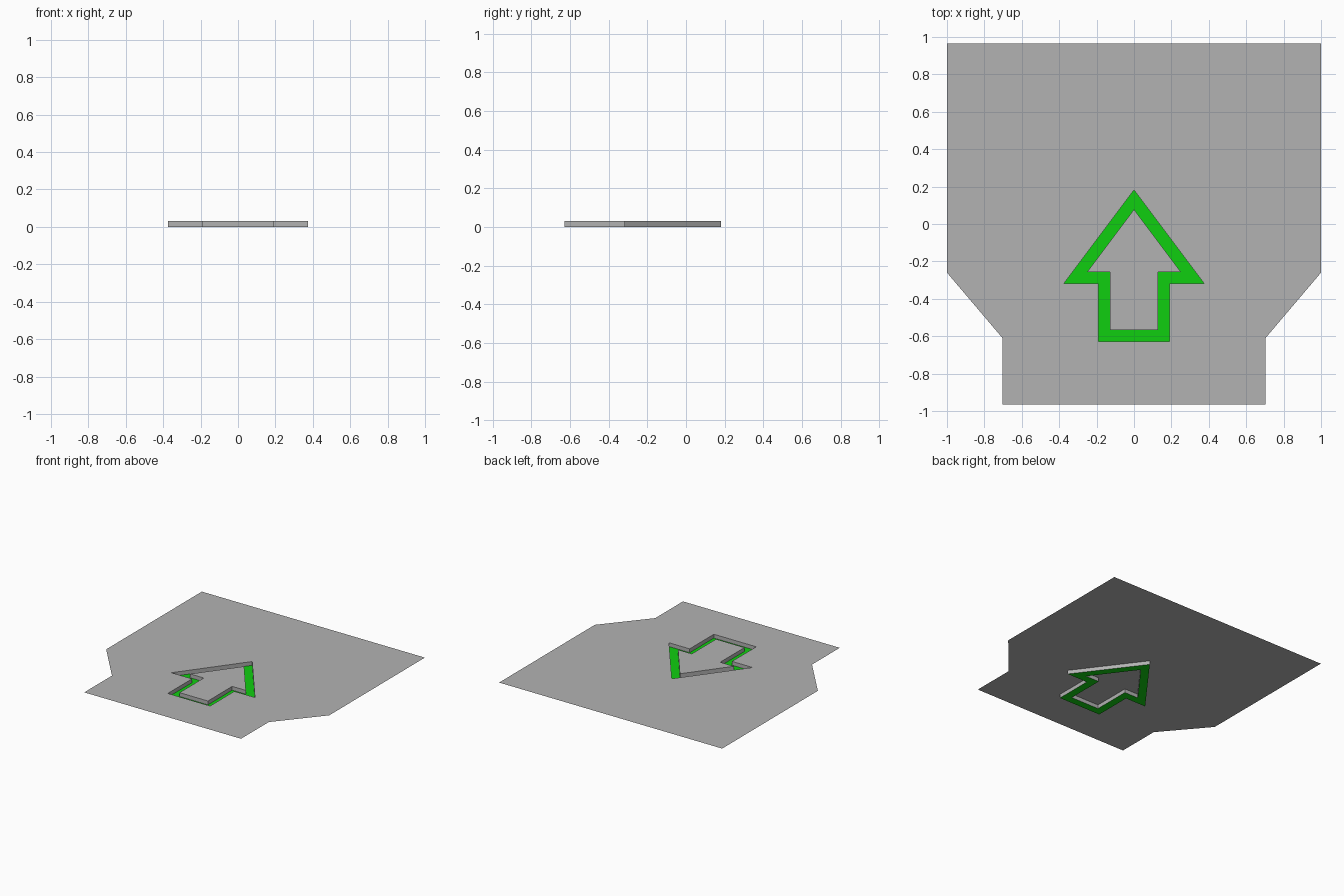
import bpy

cube = bpy.data.objects.get("Cube")
if cube:
    bpy.data.objects.remove(cube, do_unlink=True)

DEPTH = 0.031  # the sheet lies this far above the groove floor


def make_material(name, color):
    mat = bpy.data.materials.new(name)
    mat.use_nodes = True
    mat.diffuse_color = color
    mat.node_tree.nodes["Principled BSDF"].inputs["Base Color"].default_value = color
    return mat


def make_object(name, verts, faces, mat):
    mesh = bpy.data.meshes.new(name)
    mesh.from_pydata(verts, [], faces)
    mesh.materials.append(mat)
    mesh.update()
    obj = bpy.data.objects.new(name, mesh)
    bpy.context.collection.objects.link(obj)
    return obj


def at_height(points, z):
    return [(x, y, z) for x, y in points]


def half_arrow(tip, barb_x, barb_y, shaft_x, base):
    """Right half of an arrow outline, from the base centre up to the tip."""
    return [(0, base), (shaft_x, base), (shaft_x, barb_y), (barb_x, barb_y), (0, tip)]


def full_outline(half):
    """Mirror a half outline into a closed counter-clockwise loop."""
    return half + [(-x, y) for x, y in reversed(half[1:-1])]


def strip(lower, upper):
    """Quads joining two closed loops with equal point counts."""
    n = len(lower)
    faces = [(i, (i + 1) % n, n + (i + 1) % n, n + i) for i in range(n)]
    return lower + upper, faces


grey = make_material("sheet grey", (0.45, 0.45, 0.45, 1))
green = make_material("arrow green", (0.005, 0.62, 0.005, 1))

outer_half = half_arrow(0.182, 0.375, -0.318, 0.19, -0.628)
inner_half = half_arrow(0.078, 0.25, -0.256, 0.127, -0.567)
outer, inner = full_outline(outer_half), full_outline(inner_half)

# Flat sheet with an arrow-shaped opening, made from one half and its mirror
sheet_half = [(0, -0.965), (0.703, -0.965), (0.703, -0.61), (1, -0.26), (1, 0.965), (0, 0.965)]
right = sheet_half + outer_half[::-1]
left = [(-x, y) for x, y in reversed(right)]
count = len(right)
make_object("floor_sheet", at_height(right + left, DEPTH),
            [range(count), range(count, 2 * count)], grey)

# Island of sheet inside the arrow
make_object("arrow_island", at_height(inner, DEPTH), [range(len(inner))], grey)

# Green floor of the groove
make_object("arrow_groove_floor", *strip(at_height(outer, 0), at_height(inner, 0)), green)

# Groove walls, facing into the groove
make_object("groove_outer_wall", *strip(at_height(outer, DEPTH), at_height(outer, 0)), grey)
make_object("groove_inner_wall", *strip(at_height(inner, 0), at_height(inner, DEPTH)), grey)
